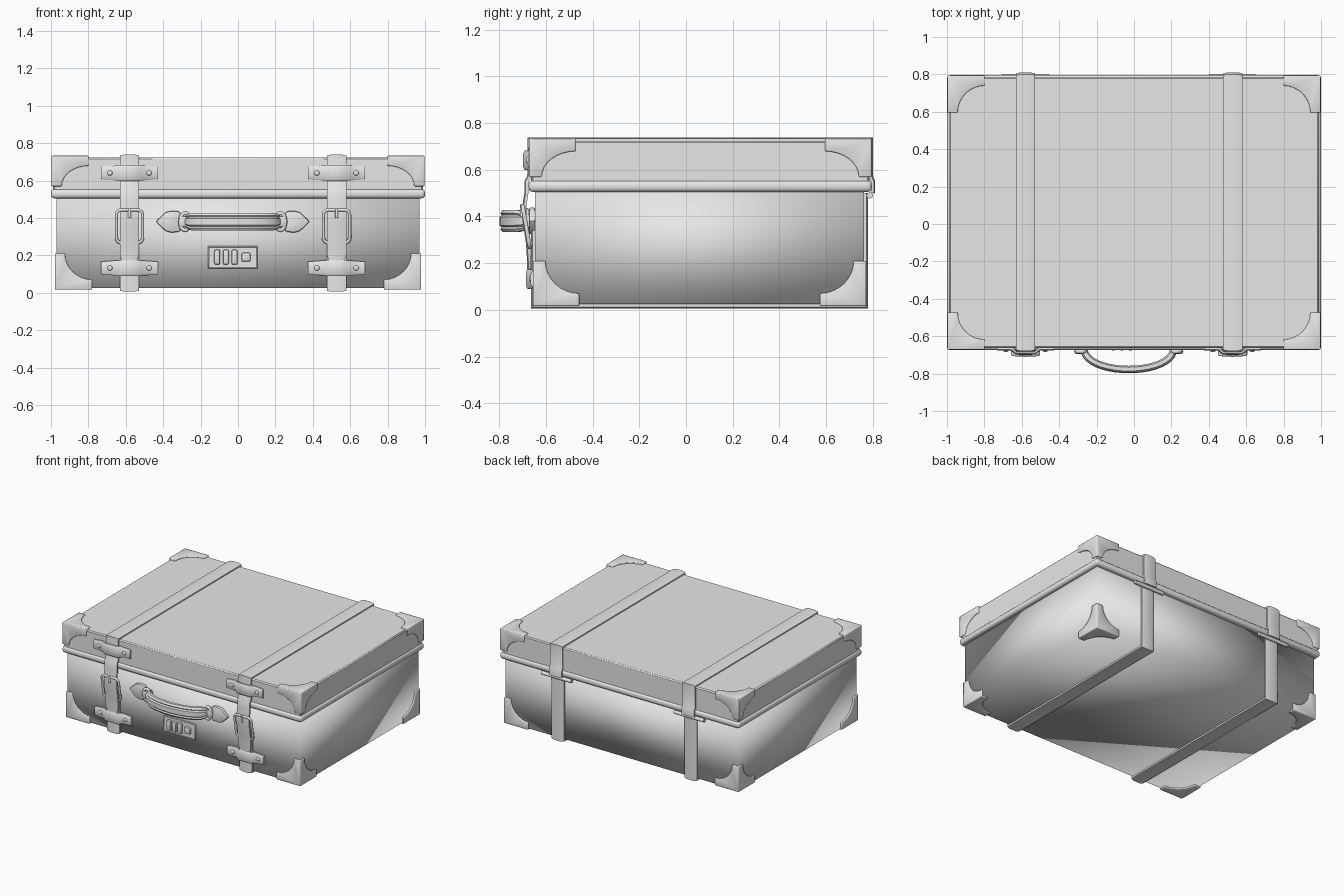
import bpy, bmesh, math
from mathutils import Vector

if "Cube" in bpy.data.objects:
    bpy.data.objects.remove(bpy.data.objects["Cube"])

grey = bpy.data.materials.new("plain_grey")
grey.use_nodes = True
GREY = (0.8, 0.8, 0.8, 1)
grey.diffuse_color = GREY
grey.node_tree.nodes["Principled BSDF"].inputs["Base Color"].default_value = GREY

MID = -0.028            # centre line of the fittings
STRAPS = {"right": -0.58, "left": 0.527}


def finish(name, bm, angle=40):
    bmesh.ops.recalc_face_normals(bm, faces=bm.faces)
    me = bpy.data.meshes.new(name)
    bm.to_mesh(me)
    bm.free()
    me.materials.append(grey)
    me.shade_smooth()
    if angle < 180:
        me.set_sharp_from_angle(angle=math.radians(angle))
    ob = bpy.data.objects.new(name, me)
    bpy.context.collection.objects.link(ob)
    return ob


def bevel(bm, width, segments):
    edges = [e for e in bm.edges if len(e.link_faces) == 2 and e.calc_face_angle() > 0.5]
    bmesh.ops.bevel(bm, geom=edges, offset=width, segments=segments, profile=0.5, affect='EDGES')


def box(name, lo, hi, width=0.0, segments=1, angle=40):
    bm = bmesh.new()
    bmesh.ops.create_cube(bm, size=1)
    for v in bm.verts:
        v.co = [l + (h - l) * (c + 0.5) for l, h, c in zip(lo, hi, v.co)]
    if width:
        bevel(bm, width, segments)
    return finish(name, bm, angle)


def prism(name, outline, y, depth, width):
    """Outline in x and z, extruded forward from y."""
    bm = bmesh.new()
    face = bm.faces.new([bm.verts.new((x, y, z)) for x, z in outline])
    ext = bmesh.ops.extrude_face_region(bm, geom=[face])["geom"]
    for v in ext:
        if isinstance(v, bmesh.types.BMVert):
            v.co.y -= depth
    bmesh.ops.recalc_face_normals(bm, faces=bm.faces)
    bevel(bm, width, 2)
    return finish(name, bm)


def sweep(name, path, side, section, widths=None, angle=60):
    """Sweep a section of (side, outward) pairs along a flat path."""
    pts, side = [Vector(p) for p in path], Vector(side)
    bm = bmesh.new()
    rings = []
    for i, p in enumerate(pts):
        a = (p - pts[i - 1]).normalized() if i else None
        b = (pts[i + 1] - p).normalized() if i < len(pts) - 1 else None
        a, b = a or b, b or a
        t = (a + b).normalized()
        out = t.cross(side) / max(t.dot(a), 0.5)
        w = widths[i] if widths else 1
        rings.append([bm.verts.new(p + side * s * w + out * n) for s, n in section])
    for r, q in zip(rings, rings[1:]):
        for j in range(len(section)):
            k = (j + 1) % len(section)
            bm.faces.new((r[j], r[k], q[k], q[j]))
    bm.faces.new(rings[0])
    bm.faces.new(rings[-1])
    return finish(name, bm, angle)


def tube(name, pts, radius, cyclic):
    cu = bpy.data.curves.new(name, 'CURVE')
    cu.dimensions = '3D'
    cu.bevel_depth, cu.bevel_resolution, cu.use_fill_caps = radius, 2, True
    sp = cu.splines.new('POLY')
    sp.points.add(len(pts) - 1)
    for q, p in zip(sp.points, pts):
        q.co = (*p, 1)
    sp.use_cyclic_u = cyclic
    cu.materials.append(grey)
    ob = bpy.data.objects.new(name, cu)
    bpy.context.collection.objects.link(ob)


def corner(name, origin, signs, sizes, rim=0.045):
    """Cap over a box corner: three plates with a concave inner edge."""
    bm = bmesh.new()
    for u, v in ((0, 1), (1, 2), (2, 0)):
        su, sv = sizes[u], sizes[v]
        flat = [(0, 0), (su, 0)]
        for i in range(9):
            a = math.pi / 2 * i / 8
            flat.append((su - (su - rim) * math.sin(a), sv - (sv - rim) * math.cos(a)))
        flat.append((0, sv))
        verts = []
        for p, q in flat:
            co = Vector(origin)
            co[u] += signs[u] * p
            co[v] += signs[v] * q
            verts.append(bm.verts.new(co))
        bm.faces.new(verts)
    bmesh.ops.remove_doubles(bm, verts=bm.verts, dist=1e-4)
    ob = finish(name, bm, 180)
    solid = ob.modifiers.new("thickness", 'SOLIDIFY')
    solid.thickness, solid.offset, solid.use_even_offset = 0.018, 0, True
    soft = ob.modifiers.new("soft_edges", 'BEVEL')
    soft.width, soft.segments = 0.005, 2


# Case body with soft shading, lid and rolled lid rim
B_LO, B_HI = (-0.97, -0.647, 0.025), (0.97, 0.763, 0.52)
L_LO, L_HI = (-0.988, -0.663, 0.53), (0.988, 0.785, 0.724)
box("case_body", B_LO, B_HI, angle=180)
box("lid", L_LO, L_HI, 0.008)
box("lid_rim", (-1, -0.674, 0.505), (1, 0.796, 0.553), 0.018, 3)

# Corner protectors on lid top and body bottom
for sx, xn in ((-1, "right"), (1, "left")):
    for sy, yn in ((-1, "front"), (1, "back")):
        for part, lo, hi, z, sz, tall in (("lid", L_LO, L_HI, L_HI[2], 1, 0.155),
                                          ("body", B_LO, B_HI, B_LO[2], -1, 0.185)):
            o = ((lo, hi)[sx > 0][0], (lo, hi)[sy > 0][1], z)
            corner(f"{part}_corner_{yn}_{xn}", o, (-sx, -sy, -sz), (0.19, 0.19, tall))

# Straps, keepers, buckles and hinge bars
belt = [(-0.052, -0.009), (-0.052, 0.003), (-0.03, 0.008),
        (0.03, 0.008), (0.052, 0.003), (0.052, -0.009)]
upper = [(0.802, 0.5), (0.802, 0.55), (0.792, 0.57), (0.792, 0.73), (-0.67, 0.73),
         (-0.672, 0.57), (-0.684, 0.55), (-0.684, 0.5), (-0.692, 0.45), (-0.692, 0.38),
         (-0.678, 0.29), (-0.672, 0.2), (-0.672, 0.14)]
lower = [(-0.655, 0.34), (-0.655, 0.014), (0.771, 0.014), (0.771, 0.5)]
band = [(-0.04, -0.008), (-0.04, 0.002), (-0.028, 0.008),
        (0.028, 0.008), (0.04, 0.002), (0.04, -0.008)]
for side, x in STRAPS.items():
    sweep(f"upper_strap_{side}", [(x, y, z) for y, z in upper], (1, 0, 0), belt,
          [1] * (len(upper) - 1) + [0.45])
    sweep(f"lower_strap_{side}", [(x, y, z) for y, z in lower], (1, 0, 0), belt)

    for level, z, y in (("upper", 0.64, -0.669), ("lower", 0.132, -0.657)):
        bump = [(-0.152, 0), (-0.075, 0), (-0.052, 0.02), (0.052, 0.02), (0.075, 0), (0.152, 0)]
        sweep(f"{level}_keeper_{side}", [(x + dx, y - dy, z) for dx, dy in bump],
              (0, 0, 1), band, [0.85, 1, 1.05, 1.05, 1, 0.85])
        for dx in (-0.105, 0.105):
            bm = bmesh.new()
            bmesh.ops.create_uvsphere(bm, u_segments=12, v_segments=8, radius=0.014)
            for v in bm.verts:
                v.co = Vector((x + dx, y - 0.008, z)) + Vector((v.co.x, v.co.y * 0.6, v.co.z))
            finish(f"{level}_rivet_{side}", bm)

    frame = []
    for cx, cz, start in ((1, 1, 0), (-1, 1, 90), (-1, -1, 180), (1, -1, 270)):
        for i in range(5):
            a = math.radians(start + i * 22.5)
            z = 0.355 + cz * 0.062 + 0.026 * math.sin(a)
            frame.append((x + cx * 0.044 + 0.026 * math.cos(a), -0.668 - (z - 0.26) * 0.17, z))
    tube(f"buckle_frame_{side}", frame, 0.009, True)
    tube(f"buckle_prong_{side}", [(x, -0.702, 0.45), (x, -0.704, 0.4)], 0.008, False)
    tube(f"hinge_bar_{side}", [(x - 0.125, 0.787, 0.49), (x + 0.125, 0.787, 0.49)], 0.014, False)

# Carrying handle: ridged grip, rings and leaf shaped mounts
HZ = 0.38
grip = [(-0.047, -0.012), (-0.047, 0.008), (-0.034, 0.017), (-0.026, 0.011), (-0.018, 0.02),
        (0.018, 0.02), (0.026, 0.011), (0.034, 0.017), (0.047, 0.008), (0.047, -0.012),
        (0.025, -0.02), (-0.025, -0.02)]
arc = []
for i in range(21):
    a = math.pi * i / 20
    arc.append((MID - 0.24 * math.cos(a), -0.663 - 0.115 * math.sin(a) ** 0.9, HZ))
sweep("handle_grip", arc, (0, 0, 1), grip, [0.75, 0.8, 0.9] + [1] * 15 + [0.9, 0.8, 0.75], 40)
leaf = [(0.412, 0), (0.36, 0.05), (0.33, 0.058), (0.285, 0.055), (0.275, 0.035)]
for s, side in ((-1, "right"), (1, "left")):
    half = [(MID + s * px, HZ + pz) for px, pz in leaf]
    rest = [(MID + s * px, HZ - pz) for px, pz in reversed(leaf[1:])]
    prism(f"handle_mount_{side}", half + rest, -0.645, 0.027, 0.009)
    ring = []
    for i in range(16):
        a = math.tau * i / 16
        ring.append((MID + s * (0.255 + 0.026 * math.cos(a)), -0.682, HZ + 0.046 * math.sin(a)))
    tube(f"handle_ring_{side}", ring, 0.011, True)
    box(f"handle_loop_{side}", (MID + s * 0.265 - 0.025, -0.695, HZ - 0.03),
        (MID + s * 0.265 + 0.025, -0.645, HZ + 0.03), 0.012, 2)

# Number lock: plate, raised border, wheels and button
LZ = 0.19
box("lock_plate", (MID - 0.13, -0.656, LZ - 0.058), (MID + 0.13, -0.64, LZ + 0.058), 0.004)
border = [(MID + sx * 0.128, -0.656, LZ + sz * 0.056) for sx, sz in ((-1, -1), (1, -1), (1, 1), (-1, 1))]
tube("lock_border", border, 0.005, True)
for i in range(3):
    cx = MID - 0.083 + i * 0.046
    box(f"lock_wheel_{i + 1}", (cx - 0.016, -0.675, LZ - 0.04), (cx + 0.016, -0.645, LZ + 0.04), 0.009, 2)
box("lock_button", (MID + 0.047, -0.672, LZ - 0.024), (MID + 0.095, -0.645, LZ + 0.024), 0.008, 2)
